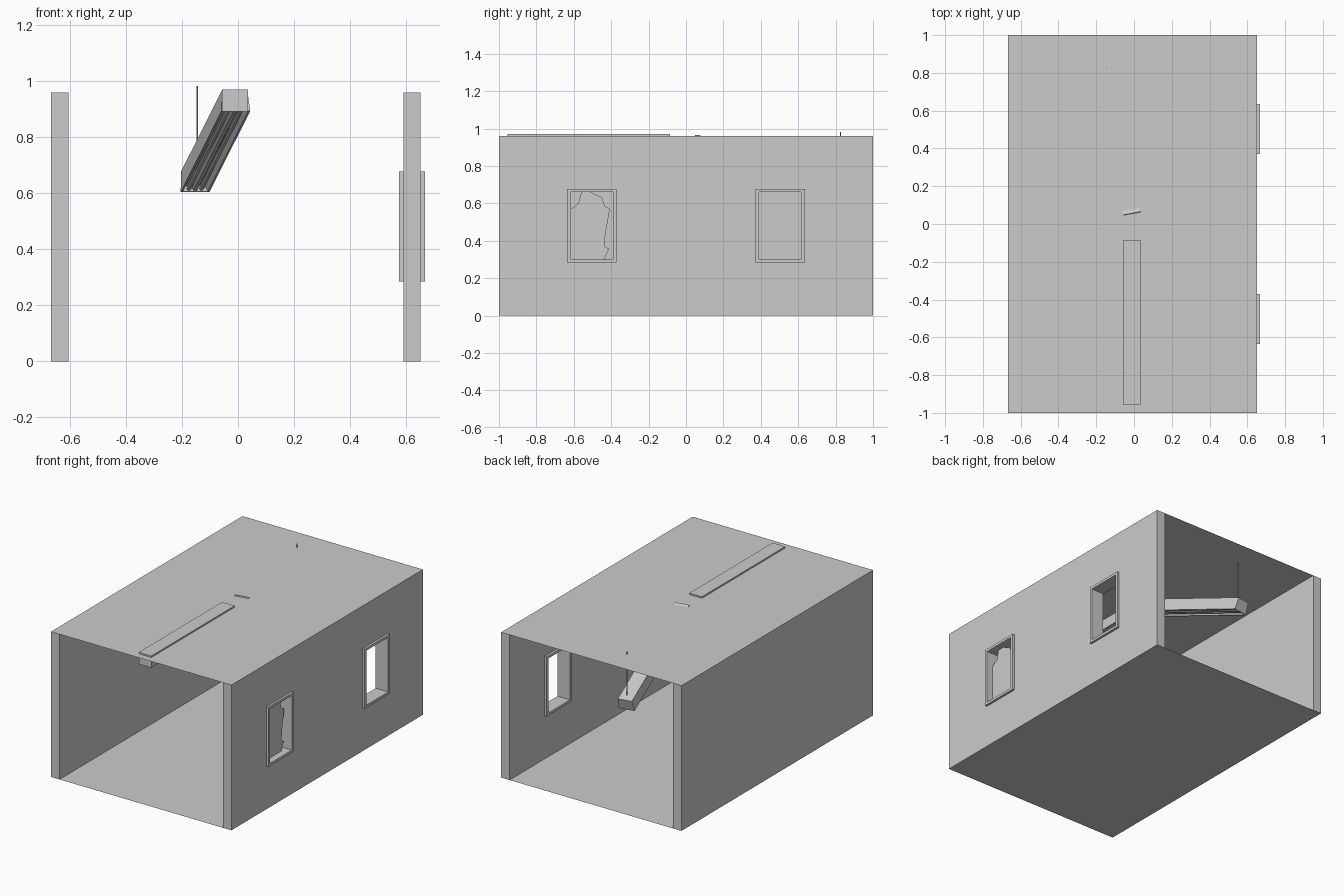
import bpy, bmesh
from math import pi, asin
from mathutils import Matrix, Vector

if "Cube" in bpy.data.objects:
    bpy.data.objects.remove(bpy.data.objects["Cube"])

H = 0.96                      # room height
WIN_Y, WIN_Z = (-0.503, 0.503), 0.481


def mesh_object(name, bm):
    bmesh.ops.recalc_face_normals(bm, faces=bm.faces)
    me = bpy.data.meshes.new(name)
    bm.to_mesh(me)
    bm.free()
    ob = bpy.data.objects.new(name, me)
    bpy.context.collection.objects.link(ob)
    return ob


def box(name, lo, hi):
    lo, hi = Vector(lo), Vector(hi)
    bm = bmesh.new()
    bmesh.ops.create_cube(bm, size=1, matrix=Matrix.Translation((lo + hi) / 2)
                          @ Matrix.Diagonal((*(hi - lo), 1)))
    return mesh_object(name, bm)


def prism(name, pts, vec):
    """Closed polygon extruded along vec."""
    bm = bmesh.new()
    f = bm.faces.new([bm.verts.new(p) for p in pts])
    r = bmesh.ops.extrude_face_region(bm, geom=[f], use_keep_orig=True)
    bmesh.ops.translate(bm, vec=vec, verts=[v for v in r['geom'] if isinstance(v, bmesh.types.BMVert)])
    return mesh_object(name, bm)


def sheet(name, z):
    bm = bmesh.new()
    bm.faces.new([bm.verts.new((x, y, z)) for x, y in
                  ((-0.667, -1), (0.652, -1), (0.652, 1), (-0.667, 1))])
    return mesh_object(name, bm)


def cut(ob, cutter):
    cutter.hide_render = True
    m = ob.modifiers.new("opening", 'BOOLEAN')
    m.operation, m.object, m.solver = 'DIFFERENCE', cutter, 'EXACT'
    bpy.context.view_layer.objects.active = ob
    bpy.ops.object.modifier_apply(modifier=m.name)
    bpy.data.objects.remove(cutter)


# Floor, ceiling and walls
sheet("floor", 0)
sheet("ceiling", H)
box("left_wall", (-0.667, -1, 0), (-0.605, 1, H))
wall = box("right_wall", (0.59, -1, 0), (0.652, 1, H))

# Window openings and frames
for i, y in enumerate(WIN_Y):
    def opening(hy, hz, x0, x1, name):
        return box(name, (x0, y - hy, WIN_Z - hz), (x1, y + hy, WIN_Z + hz))
    cut(wall, opening(0.12, 0.185, 0.5, 0.8, "opening_cutter"))
    frame = opening(0.132, 0.197, 0.575, 0.667, f"window_frame_{i + 1}")
    cut(frame, opening(0.113, 0.18, 0.5, 0.8, "frame_cutter"))

# Broken glass in the front window
glass = [(-0.616, 0.301), (-0.616, 0.57), (-0.575, 0.6), (-0.56, 0.661),
         (-0.51, 0.661), (-0.45, 0.632), (-0.435, 0.587), (-0.407, 0.57),
         (-0.43, 0.44), (-0.437, 0.37), (-0.412, 0.358), (-0.437, 0.301)]
prism("broken_glass", [(0.619, y, z) for y, z in glass], (0.004, 0, 0))


# Strip light: origin at the middle of its front top edge, running along +y
def strip_light(name, matrix, flare=0.0):
    L, w, h, cap = 0.87, 0.046, 0.078, 0.006
    b = w + flare
    parts = []
    outer = [(-b, -h), (-w, 0), (w, 0), (b, -h)]
    trough = [(b - 0.007, -h), (b - 0.016, -h + 0.022), (0.016, -h + 0.022), (0.006, -h + 0.004)]
    inner = trough + [(-x, z) for x, z in reversed(trough)]
    parts.append(prism(name + "_housing", [(x, 0, z) for x, z in outer + inner], (0, L, 0)))
    for k, y in enumerate((0, L - cap)):
        parts.append(prism(f"{name}_end_cap_{k + 1}", [(x, y, z) for x, z in outer], (0, cap, 0)))
    for k, x in enumerate((-0.023, 0.023)):
        bm = bmesh.new()
        bmesh.ops.create_cone(bm, cap_ends=True, segments=12, radius1=0.008, radius2=0.008,
                              depth=L - 2 * cap,
                              matrix=Matrix.Translation((x, L / 2, -h + 0.012))
                              @ Matrix.Rotation(pi / 2, 4, 'X'))
        for f in bm.faces:
            f.smooth = len(f.verts) == 4
        parts.append(mesh_object(f"{name}_tube_{k + 1}", bm))
    for p in parts:
        p.data.transform(matrix)


strip_light("mounted_light", Matrix.Translation((-0.011, -0.955, 0.97)))
strip_light("fallen_light", Matrix.Translation((-0.012, 0.057, 0.967))
            @ Matrix.Rotation(asin(0.178), 4, 'Z')
            @ Matrix.Rotation(-asin(0.333), 4, 'X'), 0.006)

# Wire holding the fallen light
bm = bmesh.new()
bmesh.ops.create_cone(bm, cap_ends=True, segments=8, radius1=0.0025, radius2=0.0025,
                      depth=0.3, matrix=Matrix.Translation((-0.146, 0.825, 0.833)))
mesh_object("hanging_wire", bm)
